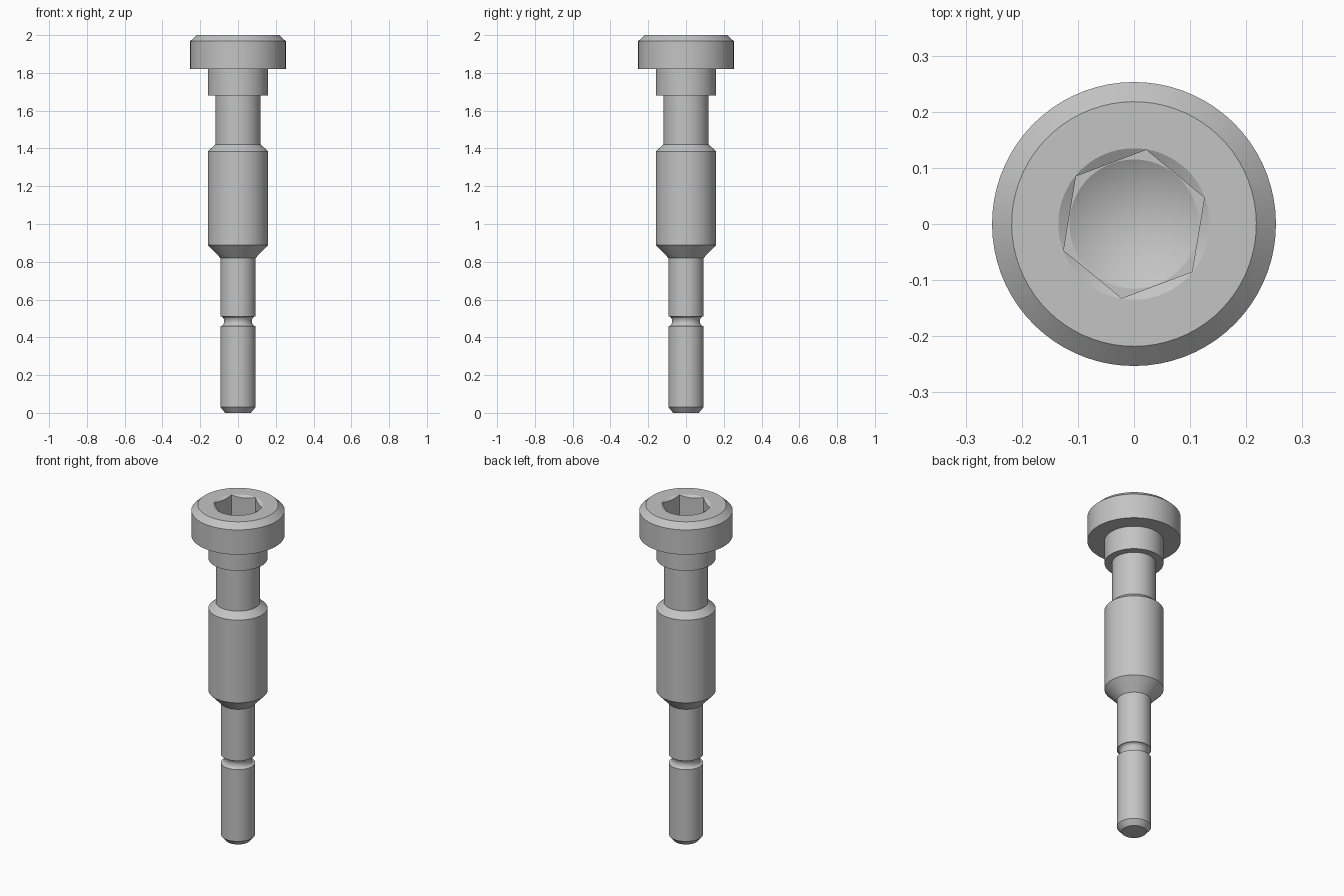
import bpy, bmesh, math

if "Cube" in bpy.data.objects:
    bpy.data.objects.remove(bpy.data.objects["Cube"])

SEG = 72
TWIST = math.radians(20.6)      # socket corner direction
APOTHEM = 0.116                 # hexagonal socket half-width

steel = bpy.data.materials.new("steel_grey")
steel.diffuse_color = (0.55, 0.55, 0.55, 1)
steel.use_nodes = True
steel.node_tree.nodes["Principled BSDF"].inputs["Base Color"].default_value = steel.diffuse_color


def hex_radius(a):
    """Distance from the axis to the hexagon wall, corner at a = 0."""
    return APOTHEM / math.cos(a % (math.pi / 3) - math.pi / 6)


def lathe(name, rings, tip=None):
    """Stack rings of (radius, z), either of which may depend on the angle."""
    bm = bmesh.new()
    value = lambda v, a: v(a) if callable(v) else v
    loops = []
    for r, z in rings:
        loop = []
        for i in range(SEG):
            a = 2 * math.pi * i / SEG
            rad = value(r, a)
            loop.append(bm.verts.new((rad * math.cos(a + TWIST),
                                      rad * math.sin(a + TWIST), value(z, a))))
        loops.append(loop)
    for lo, hi in zip(loops, loops[1:]):
        for i in range(SEG):
            j = (i + 1) % SEG
            bm.faces.new((lo[i], lo[j], hi[j], hi[i]))
    bm.faces.new(loops[0][::-1])
    if tip is not None:
        apex = bm.verts.new((0, 0, tip))
        for i in range(SEG):
            bm.faces.new((loops[-1][i], loops[-1][(i + 1) % SEG], apex))
    else:
        bm.faces.new(loops[-1])
    bmesh.ops.recalc_face_normals(bm, faces=bm.faces)
    mesh = bpy.data.meshes.new(name)
    bm.to_mesh(mesh)
    bm.free()
    mesh.materials.append(steel)
    ob = bpy.data.objects.new(name, mesh)
    bpy.context.collection.objects.link(ob)
    bpy.ops.object.select_all(action='DESELECT')
    ob.select_set(True)
    bpy.context.view_layer.objects.active = ob
    bpy.ops.object.shade_smooth_by_angle(angle=math.radians(20))
    return ob


# Rounded retaining groove in the pin
groove = [(0.093 - 0.02 * math.sin(math.pi * i / 8),
           0.485 - 0.026 * math.cos(math.pi * i / 8)) for i in range(9)]

# Whole turned bolt: pin, body, neck, collar and head, then down into the socket
lathe("shoulder_bolt", [
    (0.068, 0), (0.093, 0.03), *groove, (0.093, 0.82),      # pin
    (0.16, 0.89), (0.16, 1.385), (0.12, 1.42),              # body
    (0.12, 1.68), (0.16, 1.68), (0.16, 1.82),               # neck, collar
    (0.253, 1.82), (0.253, 1.968), (0.218, 2.0),            # head
    (0.135, 2.0),                                           # socket rim
    (hex_radius, lambda a: 2 - (0.135 - hex_radius(a)) * 0.577),
    (hex_radius, 1.86), (0.115, 1.86),                      # walls, floor
], tip=1.795)                                               # drill point
